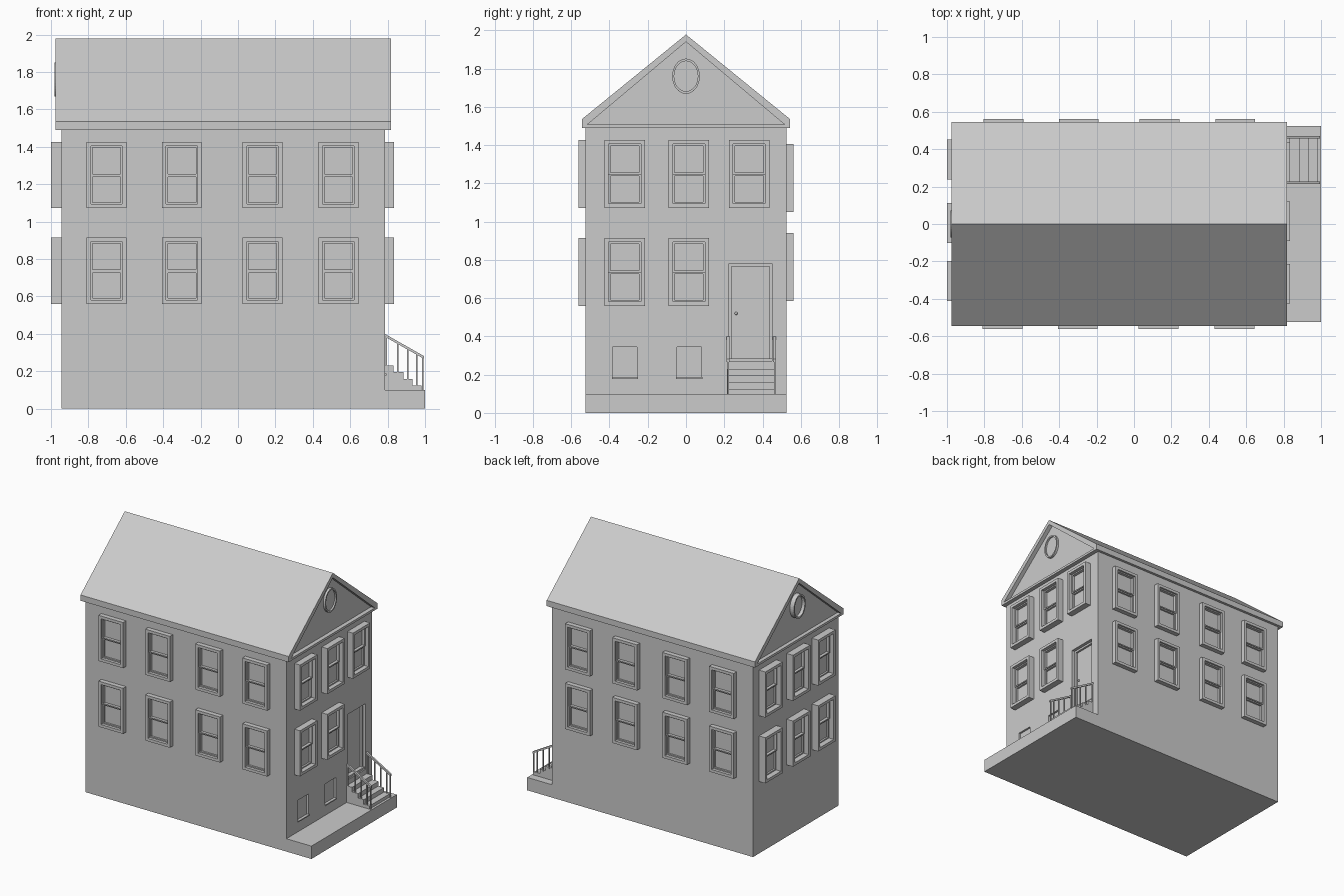
import bpy, bmesh
from math import radians, pi, sin, cos
from mathutils import Vector, Matrix

if "Cube" in bpy.data.objects:
    bpy.data.objects.remove(bpy.data.objects["Cube"])

XL, XR, YW = -0.945, 0.785, 0.525      # wall planes


def mesh_from(bm, name):
    bmesh.ops.recalc_face_normals(bm, faces=bm.faces[:])
    me = bpy.data.meshes.new(name)
    bm.to_mesh(me)
    bm.free()
    return me


def add(me, name, loc=(0, 0, 0), rot=0):
    ob = bpy.data.objects.new(name, me)
    ob.location = loc
    ob.rotation_euler.z = radians(rot)
    bpy.context.collection.objects.link(ob)
    return ob


def boxes(name, items):
    bm = bmesh.new()
    for x0, x1, y0, y1, z0, z1 in items:
        m = Matrix.Translation(((x0 + x1) / 2, (y0 + y1) / 2, (z0 + z1) / 2)) @ \
            Matrix.Diagonal((x1 - x0, y1 - y0, z1 - z0, 1))
        bmesh.ops.create_cube(bm, size=1, matrix=m)
    return mesh_from(bm, name)


def prism(name, pts, a, b, axis='x'):
    """Extrude a profile (y,z) along x, or (x,z) along y."""
    bm = bmesh.new()
    co = (lambda p, d: (d, p[0], p[1])) if axis == 'x' else (lambda p, d: (p[0], d, p[1]))
    f = bm.faces.new([bm.verts.new(co(p, a)) for p in pts])
    r = bmesh.ops.extrude_face_region(bm, geom=[f])
    step = Vector((b - a, 0, 0)) if axis == 'x' else Vector((0, b - a, 0))
    bmesh.ops.translate(bm, vec=step, verts=[v for v in r['geom'] if isinstance(v, bmesh.types.BMVert)])
    return mesh_from(bm, name)


def cut(ob, me, name):
    c = add(me, name)
    c.hide_render = True
    c.hide_viewport = True
    c.display_type = 'WIRE'
    m = ob.modifiers.new(name, 'BOOLEAN')
    m.operation, m.solver, m.object = 'DIFFERENCE', 'EXACT', c


def ring(x0, x1, z0, z1, t, y0, y1):
    return [(x0, x0 + t, y0, y1, z0, z1), (x1 - t, x1, y0, y1, z0, z1),
            (x0 + t, x1 - t, y0, y1, z0, z0 + t), (x0 + t, x1 - t, y0, y1, z1 - t, z1)]


# walls with door and basement window recesses
walls = add(boxes("walls", [(XL, XR, -YW, YW, 0, 1.5)]), "walls")
cut(walls, boxes("recess_cutter", [
    (XR - 0.04, XR + 0.1, 0.225, 0.45, 0.27, 0.78),
    (XR - 0.015, XR + 0.1, -0.383, -0.255, 0.185, 0.345),
    (XR - 0.015, XR + 0.1, -0.048, 0.082, 0.185, 0.345)]), "recess_cutter")

# roof with sunken gables
roof = add(prism("roof", [(-0.545, 1.49), (0.545, 1.49), (0.545, 1.535), (0, 1.978), (-0.545, 1.535)],
                 -0.975, 0.818), "roof")
tri = [(-0.515, 1.508), (0.515, 1.508), (0, 1.94)]
cut(roof, prism("gable_cutter_right", tri, XR, 0.9), "gable_cutter_right")
cut(roof, prism("gable_cutter_left", tri, -1.1, XL), "gable_cutter_left")


# oval gable vents: thin disc with a raised rim
def oval(k):
    return [(0.072 * k * cos(2 * pi * i / 32), 1.76 + 0.092 * k * sin(2 * pi * i / 32)) for i in range(32)]


for side, base, out in (("right", XR, 0.802), ("left", XL, -0.98)):
    bm = bmesh.new()
    loops = [[bm.verts.new((x, *p)) for p in oval(k)]
             for x, k in ((base, 1), (out, 1), (out, 0.86), (base + (out - base) * 0.3, 0.86))]
    for a, b in zip(loops, loops[1:]):
        for i in range(32):
            j = (i + 1) % 32
            bm.faces.new((a[i], a[j], b[j], b[i]))
    bm.faces.new(loops[-1])
    bm.faces.new(loops[0][::-1])
    add(mesh_from(bm, "gable_vent"), "gable_vent_" + side)


# sash window, facing -y with its wall plane at y = 0
def window_mesh(p):
    items = ring(-0.106, 0.106, 0, 0.355, 0.022, -p, 0.01)
    items += ring(-0.084, 0.084, 0.175, 0.333, 0.009, -0.022, 0.01)
    items += ring(-0.084, 0.084, 0.022, 0.175, 0.009, -0.014, 0.01)
    return boxes("window", items)


low, high = 0.56, 1.072
ends = (-0.32, 0.015, 0.33)
sides = (-0.703, -0.3, 0.131, 0.537)
front, right, left = window_mesh(0.036), window_mesh(0.048), window_mesh(0.055)
for z in (low, high):
    for i, x in enumerate(sides):
        add(front, f"window_front_{i}", (x, -YW, z), 0)
        add(front, f"window_back_{i}", (x + 0.005, YW, 0.585 if z == low else 1.05), 180)
    for i, y in enumerate(ends):
        if not (z == low and i == 2):
            add(right, f"window_right_{i}", (XR, y, z), 90)
    for i, y in enumerate((-0.305, 0.005, 0.345)):
        add(left, f"window_left_{i}", (XL, y, z), -90)

# basement window sills
add(boxes("sills", [(XR - 0.01, XR + 0.008, y, y + 0.138, 0.178, 0.187) for y in (-0.388, -0.053)]),
    "basement_sills")

# door frame and knob
add(boxes("door_frame", [(XR - 0.045, XR - 0.025, 0.225, 0.238, 0.27, 0.78),
                         (XR - 0.045, XR - 0.025, 0.437, 0.45, 0.27, 0.78),
                         (XR - 0.045, XR - 0.025, 0.238, 0.437, 0.765, 0.78),
                         (XR - 0.045, XR - 0.01, 0.225, 0.45, 0.265, 0.285)]), "door_frame")
bm = bmesh.new()
bmesh.ops.create_uvsphere(bm, u_segments=12, v_segments=8, radius=0.008,
                          matrix=Matrix.Translation((XR - 0.033, 0.262, 0.52)))
add(mesh_from(bm, "door_knob"), "door_knob")

# front pavement slab
add(boxes("pavement", [(XR - 0.01, 1.0, -YW, YW, 0, 0.1)]), "pavement")

# entrance steps
edges = ((0.832, 0.23), (0.885, 0.195), (0.932, 0.16), (0.982, 0.125))
profile = [(XR - 0.01, 0.09), (XR - 0.01, 0.23)]
for i, (x, z) in enumerate(edges):
    profile += [(x, z), (x, edges[i + 1][1] if i < 3 else 0.09)]
add(prism("steps", profile, 0.215, 0.465, 'y'), "steps")

# railings: sloped handrail with square balusters
for n, y in (("near", 0.22), ("far", 0.463)):
    add(prism("handrail", [(XR, 0.385), (XR, 0.4), (0.995, 0.281), (0.995, 0.266)],
              y - 0.007, y + 0.007, 'y'), "handrail_" + n)
    posts = []
    for x, z0 in ((0.792, 0.22), (0.855, 0.185), (0.907, 0.15), (0.957, 0.115), (0.988, 0.09)):
        posts.append((x - 0.004, x + 0.004, y - 0.004, y + 0.004, z0, 0.392 - (x - XR) * 0.567))
    add(boxes("balusters", posts), "balusters_" + n)
